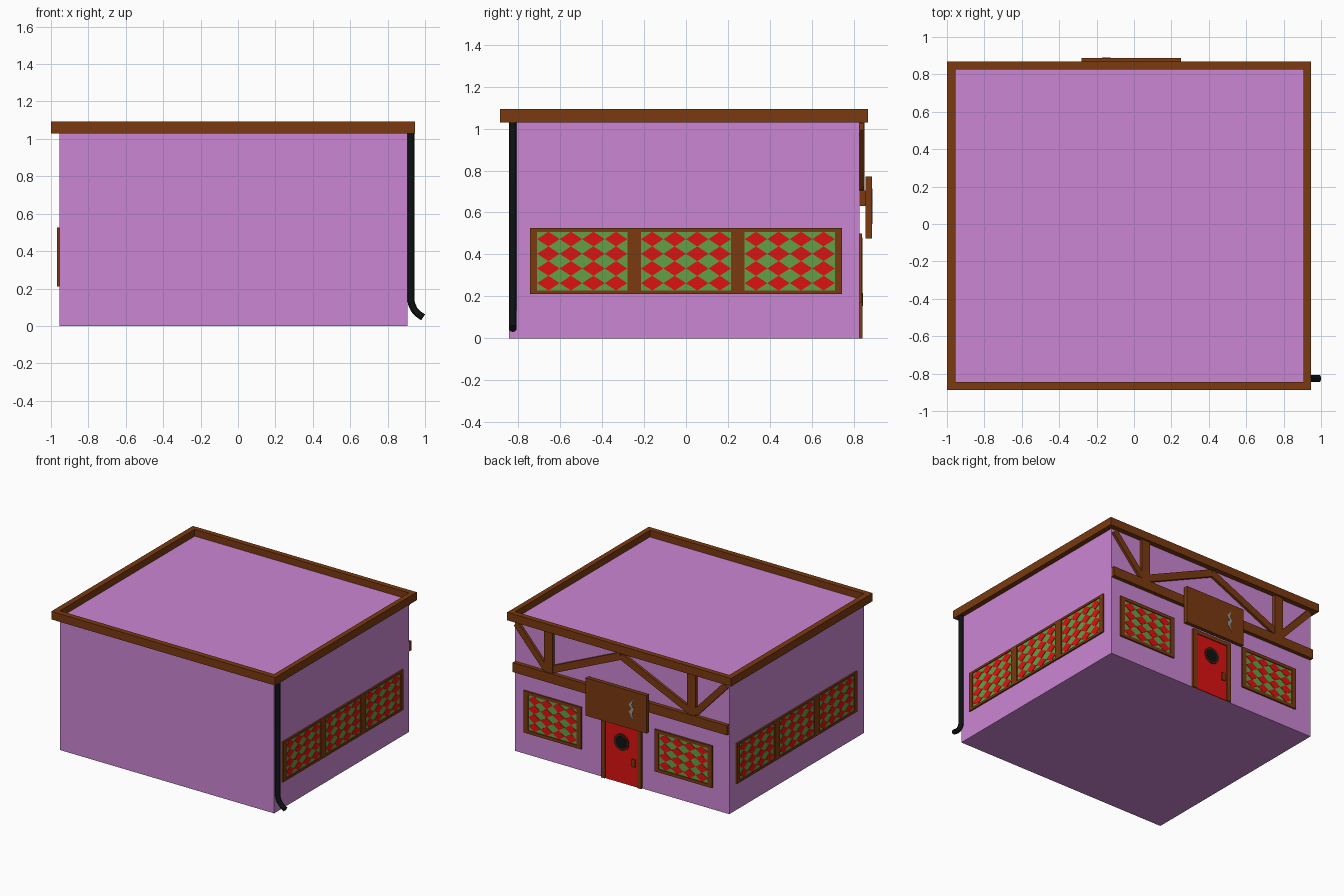
import bpy, bmesh, math

if "Cube" in bpy.data.objects:
    bpy.data.objects.remove(bpy.data.objects["Cube"])


def material(name, rgb):
    m = bpy.data.materials.new(name)
    m.diffuse_color = (*rgb, 1)
    m.use_nodes = True
    m.node_tree.nodes["Principled BSDF"].inputs["Base Color"].default_value = m.diffuse_color
    return m


PINK = material("pink_plaster", (0.60, 0.24, 0.65))
BROWN = material("brown_timber", (0.195, 0.042, 0.005))
RED = material("red", (0.72, 0.006, 0.006))
GREEN = material("green_glass", (0.127, 0.352, 0.061))
BLACK = material("black", (0.004, 0.006, 0.006))
DARK = material("dark_timber", (0.06, 0.012, 0.004))
GREY = material("grey", (0.3, 0.3, 0.3))

X0, X1, Y0, Y1 = -0.955, 0.905, -0.845, 0.827
ROOF = 1.04

# Each wall maps (along wall, height, distance outward) to the world
WALLS = {
    "back": lambda u, z, d: (u, Y1 + d, z),
    "right": lambda u, z, d: (X1 + d, u, z),
    "left": lambda u, z, d: (X0 - d, u, z),
}


def slabs(name, wall, polys, d0, d1, mat):
    """Extrude flat outlines drawn on a wall from depth d0 to d1."""
    f = WALLS[wall]
    bm = bmesh.new()
    for pts in polys:
        a = [bm.verts.new(f(u, z, d0)) for u, z in pts]
        b = [bm.verts.new(f(u, z, d1)) for u, z in pts]
        bm.faces.new(a)
        bm.faces.new(b)
        for i in range(len(pts)):
            j = (i + 1) % len(pts)
            bm.faces.new((a[i], a[j], b[j], b[i]))
    bmesh.ops.recalc_face_normals(bm, faces=bm.faces)
    me = bpy.data.meshes.new(name)
    bm.to_mesh(me)
    bm.free()
    me.materials.append(mat)
    ob = bpy.data.objects.new(name, me)
    bpy.context.collection.objects.link(ob)
    return ob


def rect(u0, u1, z0, z1):
    return [(u0, z0), (u1, z0), (u1, z1), (u0, z1)]


def bar(u0, z0, u1, z1, w):
    """Outline of a slanted bar of width w."""
    length = math.hypot(u1 - u0, z1 - z0)
    nu, nz = -(z1 - z0) / length * w / 2, (u1 - u0) / length * w / 2
    return [(u0 + nu, z0 + nz), (u1 + nu, z1 + nz), (u1 - nu, z1 - nz), (u0 - nu, z0 - nz)]


def disc(u, z, r, n=20):
    return [(u + r * math.cos(math.tau * i / n), z + r * math.sin(math.tau * i / n)) for i in range(n)]


def box(name, x0, x1, y0, y1, z0, z1, mat):
    bpy.ops.mesh.primitive_cube_add(size=1, location=((x0 + x1) / 2, (y0 + y1) / 2, (z0 + z1) / 2))
    ob = bpy.context.object
    ob.name = name
    for v in ob.data.vertices:
        v.co = (v.co.x * (x1 - x0), v.co.y * (y1 - y0), v.co.z * (z1 - z0))
    ob.data.materials.append(mat)


def window(name, wall, outer, panes):
    """Timber frame with green panes covered by a 4 x 4 grid of red diamonds."""
    u0, u1, z0, z1 = outer
    pz0, pz1 = panes[0][2], panes[0][3]
    edges = [u0] + [e for p in panes for e in p[:2]] + [u1]
    frame = [rect(u0, u1, z0, pz0), rect(u0, u1, pz1, z1)]
    frame += [rect(a, b, pz0, pz1) for a, b in zip(edges[::2], edges[1::2])]
    slabs(name + "_frame", wall, frame, 0, 0.012, BROWN)
    slabs(name + "_panes", wall, [rect(*p) for p in panes], 0, 0.005, GREEN)
    diamonds = []
    for a, b, c, d in panes:
        w, h = (b - a) / 8, (d - c) / 8
        for i in range(4):
            for j in range(4):
                u, z = a + w * (2 * i + 1), c + h * (2 * j + 1)
                diamonds.append([(u - w, z), (u, z - h), (u + w, z), (u, z + h)])
    slabs(name + "_diamonds", wall, diamonds, 0.004, 0.008, RED)


# Building body and roof edging
box("body", X0, X1, Y0, Y1, 0, ROOF, PINK)
TX0, TX1, TY0, TY1, TZ0, TZ1 = -1.0, 0.945, -0.888, 0.868, 1.03, 1.093
box("roof_edge_front", TX0, TX1, TY0, Y0, TZ0, TZ1, BROWN)
box("roof_edge_back", TX0, TX1, Y1, TY1, TZ0, TZ1, BROWN)
box("roof_edge_left", TX0, X0, Y0, Y1, TZ0, TZ1, BROWN)
box("roof_edge_right", X1, TX1, Y0, Y1, TZ0, TZ1, BROWN)

# Side windows, three panes each
for side in ("left", "right"):
    window(side + "_window", side, (-0.745, 0.745, 0.21, 0.525),
           [(c - 0.215, c + 0.215, 0.228, 0.508) for c in (-0.495, 0, 0.495)])

# Windows beside the door
for label, c in (("a", 0.575), ("b", -0.562)):
    window("back_window_" + label, "back", (c - 0.25, c + 0.25, 0.17, 0.50),
           [(c - 0.212, c + 0.212, 0.195, 0.475)])

# Door with round window and handle
slabs("door", "back", [rect(-0.165, 0.115, 0, 0.45)], 0, 0.008, RED)
slabs("door_frame", "back", [rect(-0.2, -0.165, 0, 0.45), rect(0.115, 0.15, 0, 0.45),
                             rect(-0.2, 0.15, 0.45, 0.48)], 0, 0.015, BROWN)
slabs("door_window_ring", "back", [disc(-0.025, 0.32, 0.066)], 0.006, 0.012, DARK)
slabs("door_window_glass", "back", [disc(-0.025, 0.32, 0.047)], 0.01, 0.014, BLACK)
slabs("door_handle", "back", [rect(-0.147, -0.117, 0.155, 0.215)], 0.006, 0.016, BROWN)

# Timber framing above the door
slabs("cross_beam", "back", [rect(X0, X1, 0.63, 0.705)], 0, 0.03, BROWN)
slabs("posts", "back", [rect(c - 0.037, c + 0.037, 0.705, 1.03) for c in (0.6, -0.64)], 0, 0.024, BROWN)
slabs("inner_braces", "back", [bar(c, 0.735, -0.025, 1.0, 0.055) for c in (0.57, -0.61)], 0, 0.02, BROWN)
slabs("outer_braces", "back", [bar(0.63, 0.725, 0.885, 1.01, 0.05),
                               bar(-0.67, 0.725, -0.935, 1.01, 0.05)], 0, 0.02, BROWN)

# Hanging sign board with a jagged mark
slabs("sign_board", "back", [rect(-0.28, 0.25, 0.475, 0.772)], 0.03, 0.061, BROWN)
slabs("sign_mark", "back", [[(-0.165, 0.715), (-0.125, 0.665), (-0.15, 0.635), (-0.125, 0.61), (-0.168, 0.545),
                             (-0.152, 0.605), (-0.172, 0.637), (-0.148, 0.662)]], 0.06, 0.063, GREY)

# Drainpipe with a curved outlet
cu = bpy.data.curves.new("drainpipe", "CURVE")
cu.dimensions = "3D"
cu.bevel_depth = 0.019
cu.bevel_resolution = 3
cu.use_fill_caps = True
path = [(0.924, 1.035), (0.924, 0.14), (0.929, 0.115), (0.942, 0.087), (0.962, 0.065), (0.99, 0.046)]
sp = cu.splines.new("POLY")
sp.points.add(len(path) - 1)
for p, (x, z) in zip(sp.points, path):
    p.co = (x, -0.826, z, 1)
cu.materials.append(BLACK)
pipe = bpy.data.objects.new("drainpipe", cu)
bpy.context.collection.objects.link(pipe)
